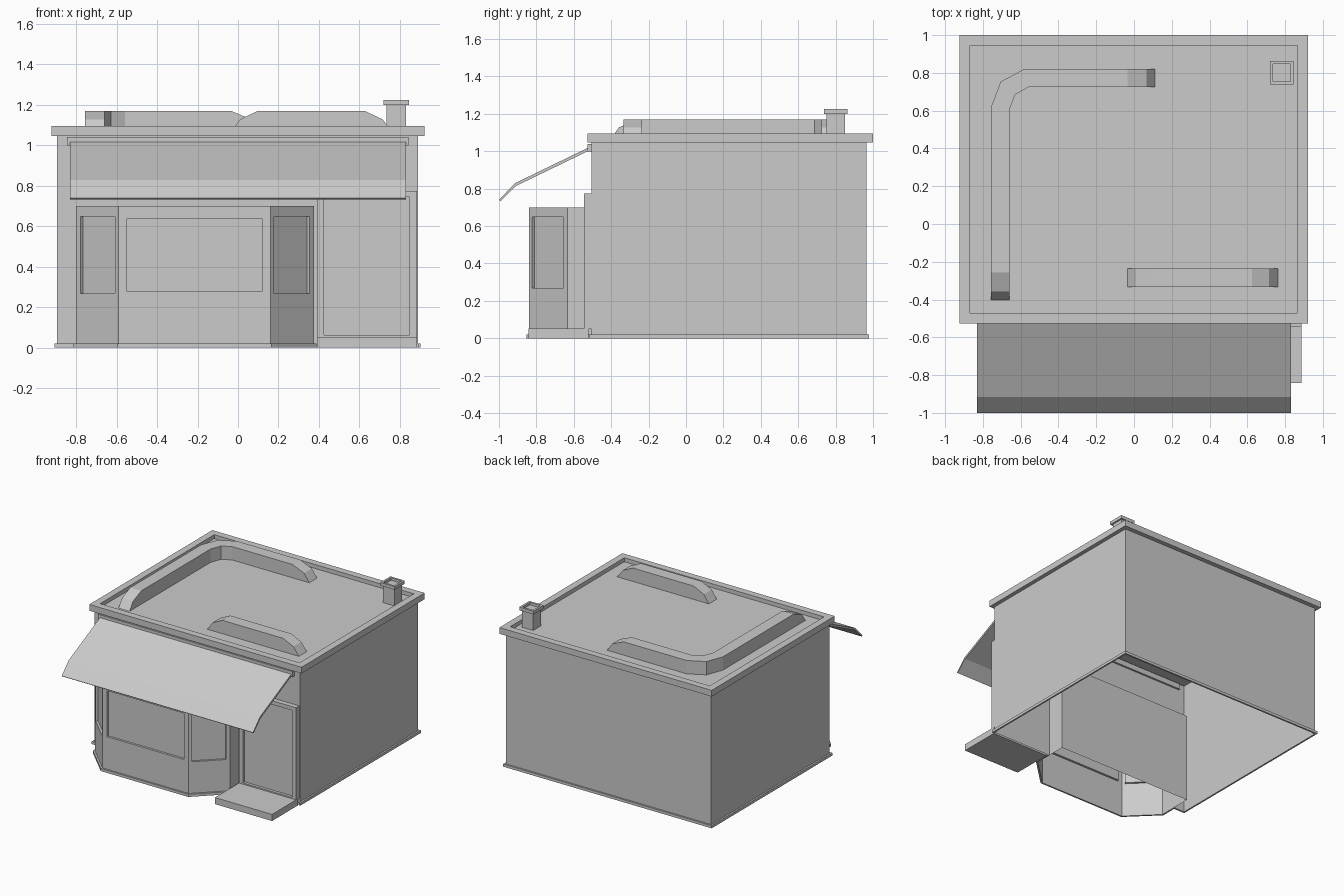
import bpy
import bmesh
from mathutils import Vector

if "Cube" in bpy.data.objects:
    bpy.data.objects.remove(bpy.data.objects["Cube"])


def mesh(name, polys):
    """Object from a list of polygons given as point lists; shared points are welded."""
    bm = bmesh.new()
    for poly in polys:
        bm.faces.new([bm.verts.new(p) for p in poly])
    bmesh.ops.remove_doubles(bm, verts=bm.verts, dist=0.0005)
    me = bpy.data.meshes.new(name)
    bm.to_mesh(me)
    bm.free()
    ob = bpy.data.objects.new(name, me)
    bpy.context.collection.objects.link(ob)
    return ob


def rect(x0, x1, y0, y1, z):
    return [(x0, y0, z), (x1, y0, z), (x1, y1, z), (x0, y1, z)]


def bridge(a, b):
    """Quads between two closed loops."""
    n = len(a)
    return [[a[i], a[(i + 1) % n], b[(i + 1) % n], b[i]] for i in range(n)]


def box(name, x0, x1, y0, y1, z0, z1):
    lo, hi = rect(x0, x1, y0, y1, z0), rect(x0, x1, y0, y1, z1)
    return mesh(name, bridge(lo, hi) + [lo[::-1], hi])


def tray(name, x0, x1, y0, y1, z0, z1, rim, depth):
    """Slab with a raised rim round a sunken top."""
    lo, hi = rect(x0, x1, y0, y1, z0), rect(x0, x1, y0, y1, z1)
    inner = (x0 + rim, x1 - rim, y0 + rim, y1 - rim)
    r, f = rect(*inner, z1), rect(*inner, z1 - depth)
    return mesh(name, [lo[::-1], f] + bridge(lo, hi) + bridge(hi, r) + bridge(r, f))


def wall(p, q, z0, z1):
    return [(*p, z0), (*q, z0), (*q, z1), (*p, z1)]


def framed(p, q, z0, z1, a, b, w0, w1, depth):
    """Upright panel from p to q with a sunken pane between fractions a, b and heights w0, w1."""
    p, q = Vector(p), Vector(q)
    d = q - p
    n = Vector((-d.y, d.x)).normalized() * depth
    outer = wall(p, q, z0, z1)
    u, v = p + d * a, p + d * b
    hole = wall(u, v, w0, w1)
    pane = wall(u + n, v + n, w0, w1)
    return bridge(outer, hole) + bridge(hole, pane) + [pane]


def mitres(path):
    """Right-hand mitre vector at each point of an open path."""
    pts = [Vector(p) for p in path]
    segs = [(b - a).normalized() for a, b in zip(pts, pts[1:])]
    out = []
    for i in range(len(pts)):
        s, t = segs[max(i - 1, 0)], segs[min(i, len(segs) - 1)]
        n = Vector((s.y + t.y, -s.x - t.x)).normalized()
        out.append(n / n.dot(Vector((t.y, -t.x))))
    return pts, out


def sweep(name, path, left, right, z0, tops):
    """Rectangular bar along a plan path with a top height per point."""
    pts, ms = mitres(path)
    rings = []
    for p, m, t in zip(pts, ms, tops):
        l, r = p - m * left, p + m * right
        rings.append([(*l, z0), (*r, z0), (*r, t), (*l, t)])
    polys = [f for a, b in zip(rings, rings[1:]) for f in bridge(b, a)]
    return mesh(name, polys + [rings[0], rings[-1][::-1]])


L, R, F, B = -0.895, 0.89, -0.505, 0.965      # wall planes
BL, BR, BT, BF = -0.80, 0.375, 0.70, -0.84    # bay window limits
ROOF, FLOOR = 1.047, 1.065

# Walls, open underneath and open into the bay
mesh("walls", [wall((R, F), (R, B), 0, ROOF), wall((R, B), (L, B), 0, ROOF),
               wall((L, B), (L, F), 0, ROOF), wall((L, F), (BL, F), 0, BT),
               wall((BR, F), (R, F), 0, BT),
               [(L, F, BT), (BL, F, BT), (BR, F, BT), (R, F, BT), (R, F, ROOF), (L, F, ROOF)]])

# Roof slab with parapet
tray("roof", -0.923, 0.921, -0.527, 1.0, ROOF, 1.096, 0.055, 0.031)

# Bay window with three panes, running back into the shop as a display box
plan = [(BL, -0.36), (BL, -0.633), (-0.59, BF), (0.16, BF), (BR, -0.633), (BR, -0.36)]
bay = framed(plan[1], plan[2], 0, BT, 0.10, 0.92, 0.268, 0.648, 0.017)
bay += framed(plan[2], plan[3], 0, BT, 0.055, 0.945, 0.277, 0.638, 0.017)
bay += framed(plan[3], plan[4], 0, BT, 0.08, 0.90, 0.268, 0.648, 0.017)
bay += [wall(plan[0], plan[1], 0, BT), wall(plan[4], plan[5], 0, BT),
        wall(plan[5], plan[0], 0, BT), [(*p, BT) for p in plan]]
mesh("bay_window", bay)

# Skirting round the walls and bay
skirt = [(R, F - 0.012), (R, B), (L, B), (L, F), (BL, F)] + plan[1:5] + [(BR, F)]
sweep("skirting", skirt, 0, 0.013, 0, [0.021] * len(skirt))

# Door with frame, and its step
p, q = (0.39, -0.545), (0.886, -0.545)
door = framed(p, q, 0.05, 0.775, 0.07, 0.925, 0.062, 0.745, 0.022)
door += bridge(wall((0.39, F), (0.886, F), 0.05, 0.775), wall(p, q, 0.05, 0.775))
mesh("door", door)
box("door_step", 0.39, 0.886, -0.843, -0.52, 0, 0.052)

# Awning and its mounting rail
prof = [(-0.50, 1.03), (-0.915, 0.829), (-1.0, 0.74),
        (-0.992, 0.733), (-0.908, 0.815), (-0.50, 1.012)]
ends = [[(x, y, z) for y, z in prof] for x in (-0.831, 0.831)]
mesh("awning", bridge(ends[1], ends[0]) + [ends[0][::-1], ends[1]])
box("awning_rail", -0.846, 0.843, -0.527, -0.49, 0.998, 1.04)

# Roof ducts with sloping ends
T, M = 1.17, 1.128
sweep("long_duct",
      [(0.112, 0.772), (0.067, 0.772), (-0.035, 0.772), (-0.57, 0.772), (-0.667, 0.72),
       (-0.708, 0.613), (-0.708, -0.257), (-0.708, -0.358), (-0.708, -0.403)],
      0.048, 0.048, FLOOR - 0.002, [FLOOR, M, T, T, T, T, T, M, FLOOR])
sweep("short_duct",
      [(-0.034, -0.284), (0.01, -0.284), (0.097, -0.284), (0.626, -0.284),
       (0.715, -0.284), (0.762, -0.284)],
      0.049, 0.049, FLOOR - 0.002, [FLOOR, M, T, T, M, FLOOR])

# Chimney
box("chimney_shaft", 0.733, 0.831, 0.752, 0.849, FLOOR - 0.002, 1.201)
tray("chimney_cap", 0.719, 0.844, 0.738, 0.863, 1.2, 1.225, 0.016, 0.02)

# Consistent outward faces on the closed parts
for ob in bpy.context.collection.objects:
    if ob.name in {"walls", "door"}:
        continue
    bm = bmesh.new()
    bm.from_mesh(ob.data)
    bmesh.ops.recalc_face_normals(bm, faces=bm.faces)
    bm.to_mesh(ob.data)
    bm.free()
